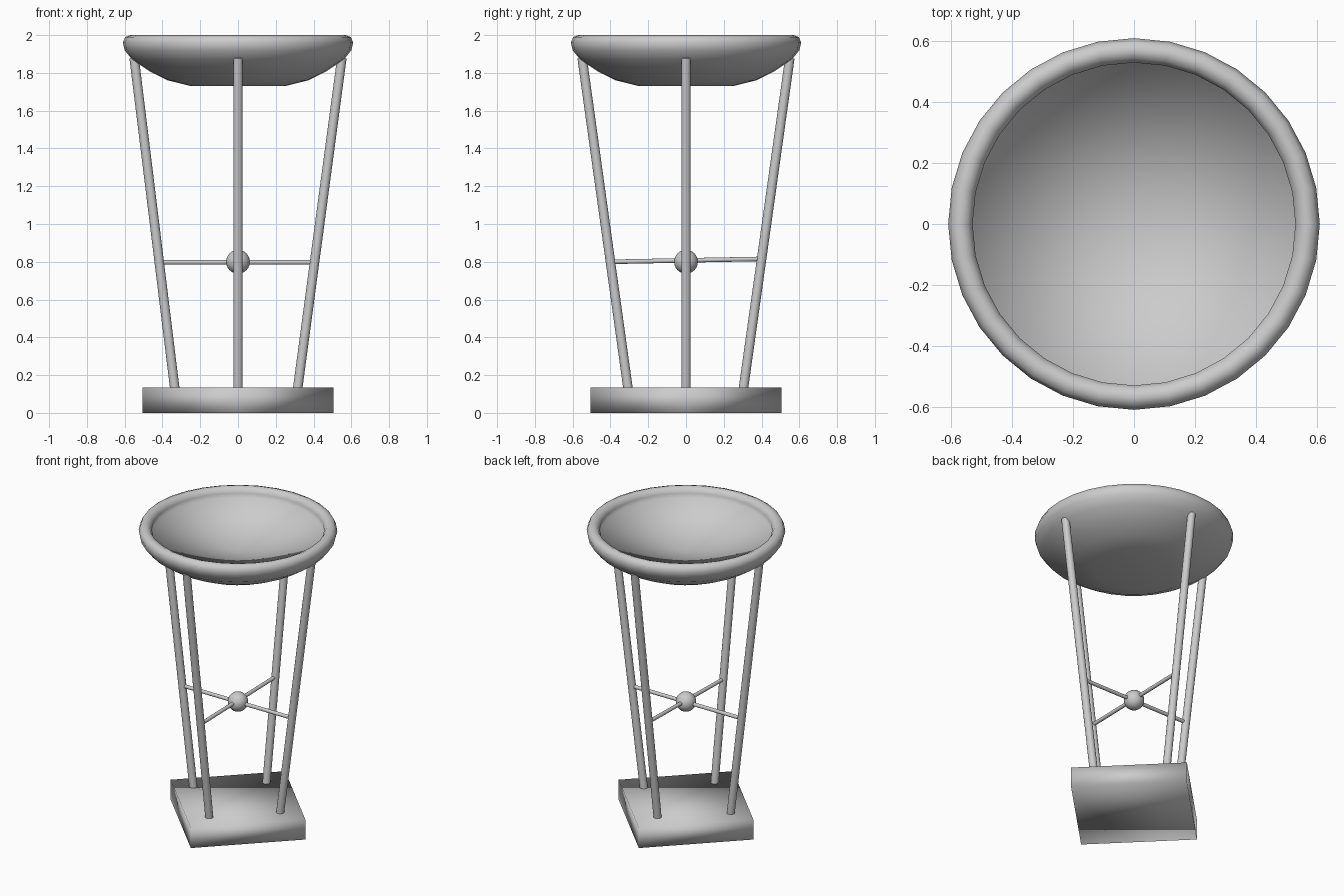
import bpy
import math
from mathutils import Vector

if "Cube" in bpy.data.objects:
    bpy.data.objects.remove(bpy.data.objects["Cube"], do_unlink=True)

grey = bpy.data.materials.new("plain grey")
grey.use_nodes = True
colour = (0.6, 0.6, 0.6, 1)
grey.diffuse_color = colour
grey.node_tree.nodes["Principled BSDF"].inputs["Base Color"].default_value = colour


def finish(name, smooth_all=False):
    """Name, colour and smooth the newest object."""
    obj = bpy.context.object
    obj.name = name
    obj.data.materials.append(grey)
    if smooth_all:
        bpy.ops.object.shade_smooth()
    else:
        bpy.ops.object.shade_smooth_by_angle(angle=math.radians(50))
    return obj


def rod(name, start, end, radius):
    """Round bar between two points."""
    a, b = Vector(start), Vector(end)
    bpy.ops.mesh.primitive_cylinder_add(vertices=16, radius=radius, depth=(b - a).length,
                                        location=(a + b) / 2)
    bpy.context.object.rotation_euler = (b - a).to_track_quat("Z", "Y").to_euler()
    return finish(name)


# Diamond base with softly shaded edges
BASE_TOP = 0.135
bpy.ops.mesh.primitive_cylinder_add(vertices=4, radius=0.505, depth=BASE_TOP,
                                    location=(0, 0, BASE_TOP / 2))
finish("base", smooth_all=True)

# Four splayed legs
feet = {"left_leg": (1, 0, 0.314), "right_leg": (-1, 0, 0.333),
        "back_leg": (0, 1, 0.302), "front_leg": (0, -1, 0.305)}
for name, (dx, dy, foot) in feet.items():
    top = 0.55
    rod(name, (dx * foot, dy * foot, BASE_TOP - 0.02), (dx * top, dy * top, 1.88), 0.025)

# Crossed stretchers with a ball in the middle
rod("side_stretcher", (-0.405, 0, 0.797), (0.4, 0, 0.797), 0.012)
rod("depth_stretcher", (0, -0.39, 0.8), (0, 0.39, 0.815), 0.012)
bpy.ops.mesh.primitive_uv_sphere_add(segments=24, ring_count=12, radius=0.063,
                                     location=(0, 0, 0.8))
finish("centre_ball", smooth_all=True)

# Thick bowl with a rolled rim, turned from one profile: underside, rim, hollow
SIDES = 32
profile = [(0.25, 1.73), (0.37, 1.76), (0.47, 1.81), (0.56, 1.87), (0.6, 1.92),
           (0.61, 1.96), (0.597, 1.99), (0.57, 2.0), (0.545, 1.99), (0.53, 1.965),
           (0.53, 1.935)]
verts = []
for r, z in profile:
    for i in range(SIDES):
        a = math.tau * i / SIDES
        verts.append((r * math.cos(a), r * math.sin(a), z))
verts.append((0, 0, 1.82))
pole = len(verts) - 1
last = pole - SIDES
faces = [tuple(reversed(range(SIDES)))]
for i in range(SIDES):
    j = (i + 1) % SIDES
    for low in range(0, last, SIDES):
        high = low + SIDES
        faces.append((low + i, low + j, high + j, high + i))
    faces.append((last + i, last + j, pole))
mesh = bpy.data.meshes.new("bowl")
mesh.from_pydata(verts, [], faces)
bowl = bpy.data.objects.new("bowl", mesh)
bpy.context.collection.objects.link(bowl)
bpy.ops.object.select_all(action="DESELECT")
bpy.context.view_layer.objects.active = bowl
bowl.select_set(True)
finish("bowl", smooth_all=True)
